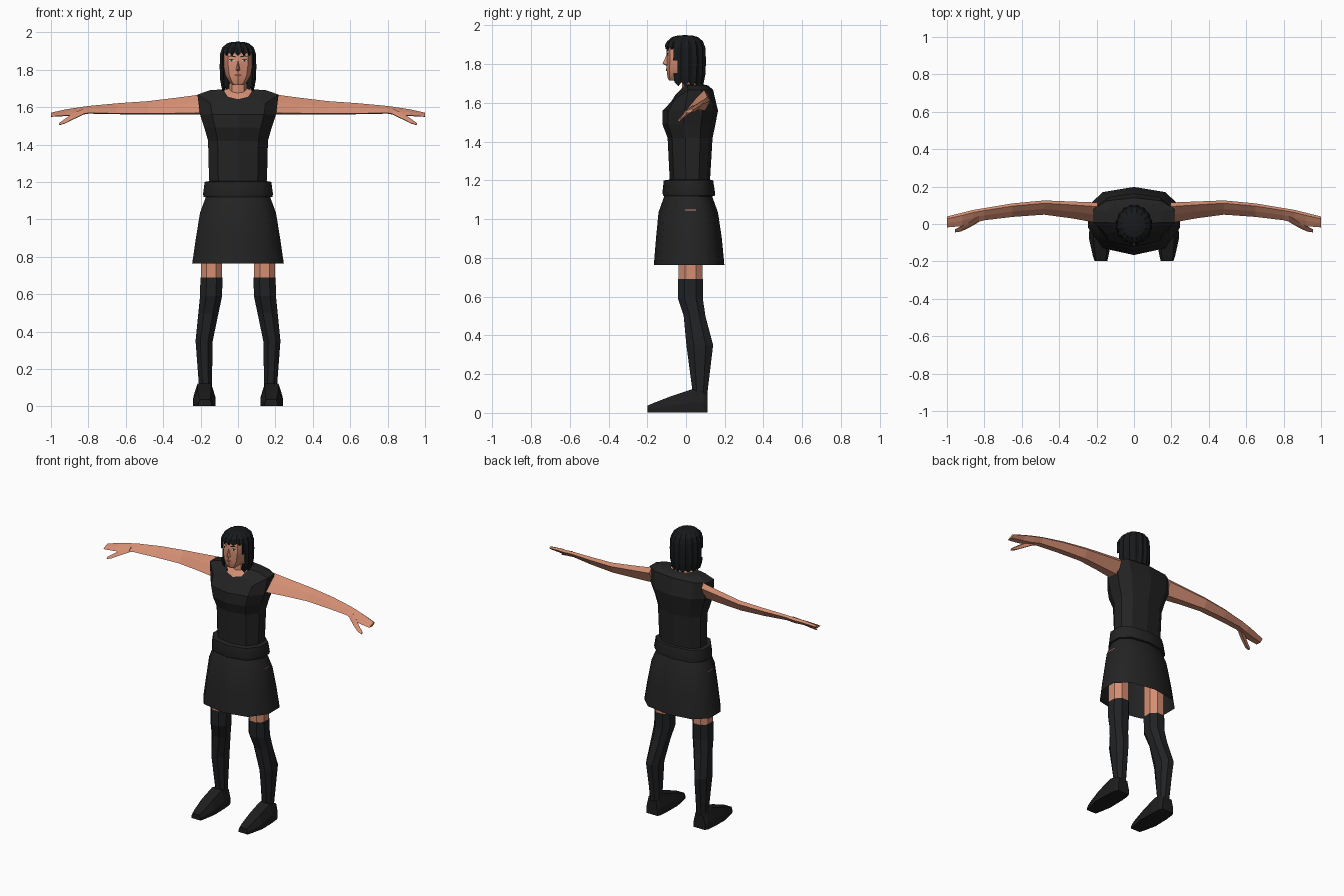
import bpy, bmesh, math
from mathutils import Vector

if "Cube" in bpy.data.objects:
    bpy.data.objects.remove(bpy.data.objects["Cube"])


def mat(name, rgb):
    m = bpy.data.materials.new(name)
    m.diffuse_color = (*rgb, 1)
    m.use_nodes = True
    m.node_tree.nodes["Principled BSDF"].inputs["Base Color"].default_value = m.diffuse_color
    return m


SKIN = mat("skin", (0.66, 0.27, 0.17))
CLOTH = mat("black_cloth", (0.017, 0.017, 0.017))
SOCK = mat("sock_black", (0.015, 0.016, 0.018))
SHOE = mat("shoe_black", (0.013, 0.013, 0.014))
HAIR = mat("hair_black", (0.009, 0.010, 0.011))
WHITE = mat("eye_white", (0.7, 0.68, 0.65))
IRIS = mat("eye_brown", (0.05, 0.02, 0.012))
LIP = mat("lip", (0.30, 0.07, 0.05))

# unit cross-sections, starting at the front
BODY = [(0, -1), (.68, -.8), (1, -.2), (1, .45), (.68, .85), (0, 1),
        (-.68, .85), (-1, .45), (-1, -.2), (-.68, -.8)]
OCT = [(.45, -1), (1, -.45), (1, .45), (.45, 1), (-.45, 1), (-1, .45), (-1, -.45), (-.45, -1)]


def finish(name, bm, material, mirror=False, smooth=None):
    bmesh.ops.recalc_face_normals(bm, faces=bm.faces)
    me = bpy.data.meshes.new(name)
    bm.to_mesh(me)
    bm.free()
    me.materials.append(material)
    ob = bpy.data.objects.new(name, me)
    bpy.context.collection.objects.link(ob)
    if mirror:
        ob.modifiers.new("mirror", 'MIRROR').use_axis[0] = True
    if smooth:
        bpy.ops.object.select_all(action='DESELECT')
        ob.select_set(True)
        bpy.context.view_layer.objects.active = ob
        bpy.ops.object.shade_smooth_by_angle(angle=math.radians(smooth))
    return ob


def loft(name, rings, material, caps=(True, True), **kw):
    """Join rings of points with quads, optionally closing the ends."""
    bm = bmesh.new()
    vs = [[bm.verts.new(p) for p in r] for r in rings]
    n = len(vs[0])
    for a, b in zip(vs, vs[1:]):
        for i in range(n):
            bm.faces.new((a[i], a[(i + 1) % n], b[(i + 1) % n], b[i]))
    if caps[0]:
        bm.faces.new(vs[0])
    if caps[1]:
        bm.faces.new(vs[-1])
    return finish(name, bm, material, **kw)


def ring(hx, yf, yb, zf, zb=None, cx=0, unit=BODY):
    """Horizontal ring; zf is the front height and zb the side/back height."""
    zb = zf if zb is None else zb
    m, h = (yf + yb) / 2, (yb - yf) / 2
    return [(cx + u * hx, m + v * h, zf + (zb - zf) * min(1, (v + 1) * 1.25)) for u, v in unit]


# clothes
loft("shirt", [ring(.15, -.085, .125, 1.17), ring(.155, -.085, .125, 1.22),
               ring(.16, -.095, .137, 1.42), ring(.18, -.122, .152, 1.49),
               ring(.203, -.12, .165, 1.56), ring(.217, -.078, .14, 1.605, 1.667),
               ring(.15, -.062, .115, 1.63, 1.69), ring(.08, -.055, .09, 1.642, 1.695)],
     CLOTH, caps=(False, False))
loft("belt", [ring(.15, -.08, .12, 1.205), ring(.178, -.115, .14, 1.2),
              ring(.187, -.122, .15, 1.135), ring(.183, -.117, .148, 1.12),
              ring(.15, -.08, .12, 1.115)], CLOTH, caps=(False, False), smooth=50)
loft("skirt", [ring(.17, -.11, .132, 1.125), ring(.203, -.142, .165, 1.035),
               ring(.225, -.155, .185, .90), ring(.245, -.166, .198, .763)],
     CLOTH, caps=(True, False), smooth=50)

# legs, socks and shoes
loft("thigh", [ring(.057, -.04, .085, z, cx=.142, unit=OCT) for z in (1.05, .68)],
     SKIN, mirror=True)
loft("sock", [ring(hx, yf, yb, z, cx=cx, unit=OCT) for hx, yf, yb, z, cx in (
    (.059, -.042, .087, .69, .142), (.059, -.042, .087, .59, .144),
    (.054, -.012, .100, .50, .158), (.046, .002, .14, .35, .181),
    (.034, .035, .11, .10, .174), (.034, .035, .105, .04, .174))], SOCK, mirror=True)
shoe = []
for y, cx, wb, wt, h in ((.112, .178, .042, .03, .095), (.09, .179, .052, .038, .108),
                         (.03, .18, .058, .036, .122), (-.08, .18, .06, .036, .085),
                         (-.17, .178, .042, .03, .05), (-.198, .177, .034, .026, .038)):
    shoe.append([(cx - wb, y, .003), (cx + wb, y, .003), (cx + wb, y, h * .45),
                 (cx + wt, y, h), (cx - wt, y, h), (cx - wb, y, h * .45)])
loft("shoe", shoe, SHOE, mirror=True)


# arms: five-sided sections (back, top, front ridge, front bottom, back bottom)
def arm_ring(x, yf, yb, z0, z1):
    w, h = yb - yf, z1 - z0
    return [(x, yf + w * u, z0 + h * v)
            for u, v in ((1, .72), (.8, 1), (.4, .6), (0, .08), (.65, 0))]


loft("arm", [arm_ring(*r) for r in (
    (.195, .005, .115, 1.56, 1.668), (.33, .03, .12, 1.56, 1.65), (.48, .05, .126, 1.56, 1.632),
    (.65, .038, .11, 1.562, 1.62), (.80, .02, .085, 1.565, 1.606))], SKIN, mirror=True)
loft("hand", [arm_ring(*r) for r in (
    (.80, .02, .085, 1.565, 1.606), (.86, .005, .075, 1.555, 1.597),
    (.92, -.012, .06, 1.552, 1.588), (1.0, -.018, .04, 1.548, 1.57))], SKIN, mirror=True)
loft("thumb", [arm_ring(*r) for r in (
    (.83, .01, .045, 1.558, 1.59), (.885, -.022, .012, 1.532, 1.565),
    (.925, -.04, -.012, 1.512, 1.537), (.957, -.045, -.028, 1.503, 1.515))], SKIN, mirror=True)

# neck and head
loft("neck", [ring(.079, -.054, .089, 1.638, 1.69), ring(.048, -.022, .075, 1.675, 1.70),
              ring(.044, -.02, .07, 1.77)], SKIN)
loft("head", [ring(.026, -.088, -.03, 1.717), ring(.046, -.096, .02, 1.733),
              ring(.068, -.1, .05, 1.77), ring(.077, -.1, .07, 1.82),
              ring(.08, -.1, .078, 1.87), ring(.07, -.085, .07, 1.92)], SKIN, smooth=35)

# nose wedge
bm = bmesh.new()
p = [bm.verts.new(v) for v in ((0, -.099, 1.852), (.013, -.093, 1.797), (-.013, -.093, 1.797),
                               (0, -.121, 1.802), (0, -.096, 1.79))]
for f in ((0, 1, 3), (0, 3, 2), (1, 4, 3), (2, 3, 4)):
    bm.faces.new([p[i] for i in f])
finish("nose", bm, SKIN)


# thin painted plates that follow the face
def plate(name, pts, off, material):
    bm = bmesh.new()
    bm.faces.new([bm.verts.new((x, -.1 + .31 * x - off, z)) for x, z in pts])
    finish(name, bm, material, mirror=True)


plate("eye", [(.018, 1.848), (.027, 1.843), (.042, 1.844), (.05, 1.849), (.042, 1.854),
              (.027, 1.854)], .003, WHITE)
plate("iris", [(.029, 1.843), (.039, 1.843), (.039, 1.855), (.029, 1.855)], .0045, IRIS)
plate("eyelid", [(.016, 1.849), (.027, 1.854), (.042, 1.854), (.052, 1.849), (.043, 1.858),
                 (.026, 1.858)], .005, HAIR)
plate("eyebrow", [(.014, 1.866), (.04, 1.871), (.054, 1.866), (.04, 1.877), (.014, 1.872)],
      .004, HAIR)
plate("mouth", [(0, 1.763), (.012, 1.765), (.022, 1.771), (.008, 1.778), (0, 1.776)], .004, LIP)

# hair: ridged strands round the head, open over the face
LEVELS = ((1.948, .35), (1.94, .62), (1.918, .86), (1.885, .97), (1.82, 1.0), (1.75, .98),
          (1.695, .9))
N = 32
bm = bmesh.new()
top = bm.verts.new((0, -.005, 1.95))
cols = []
for i in range(N):
    a = 2 * math.pi * i / N
    k = 1.0 if i % 2 else .93
    col = []
    for j, (z, r) in enumerate(LEVELS):
        front = -math.cos(a) < -.5
        if j == 6 or (j == 3 and front):
            z += .012 if i % 2 else -.008
        col.append(bm.verts.new((.1 * r * k * math.sin(a), -.005 - .11 * r * k * math.cos(a), z)))
    cols.append(col)
for i in range(N):
    a, b = cols[i], cols[(i + 1) % N]
    bm.faces.new((top, a[0], b[0]))
    for j in range(len(LEVELS) - 1):
        if j >= 3 and (a[j].co.y + b[j].co.y) / 2 < -.055:
            continue
        bm.faces.new((a[j], a[j + 1], b[j + 1], b[j]))
bmesh.ops.delete(bm, geom=[v for v in bm.verts if not v.link_faces], context='VERTS')
hair = finish("hair", bm, HAIR)
thick = hair.modifiers.new("thickness", 'SOLIDIFY')
thick.thickness = .008
thick.offset = -1
